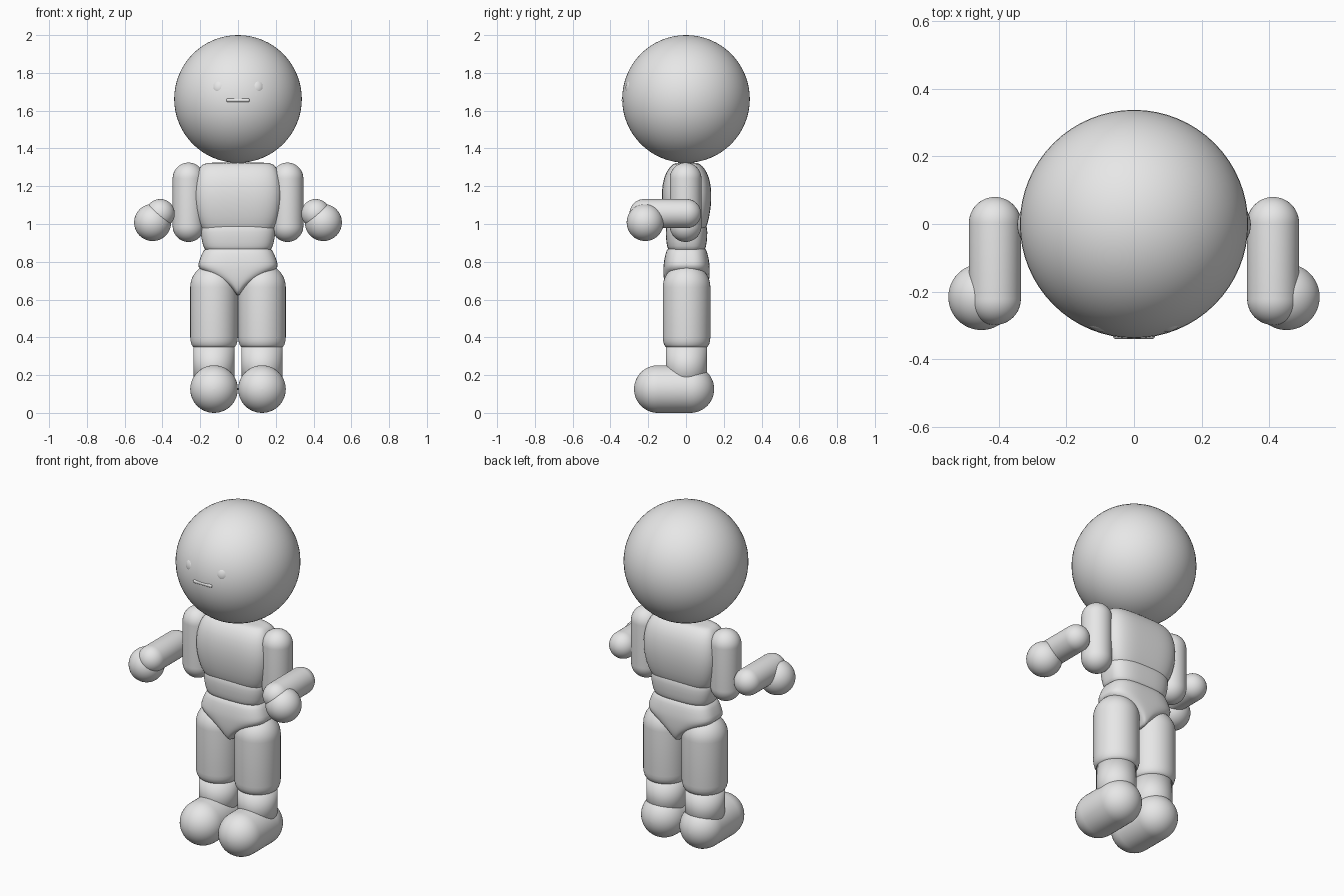
import bpy, bmesh, math
from mathutils import Matrix, Vector

cube = bpy.data.objects.get("Cube")
if cube:
    bpy.data.objects.remove(cube, do_unlink=True)

grey = bpy.data.materials.new("plain grey")
grey.use_nodes = True
grey.diffuse_color = (0.8, 0.8, 0.8, 1)
grey.node_tree.nodes["Principled BSDF"].inputs["Base Color"].default_value = (0.8, 0.8, 0.8, 1)


def finish(name, bm, matrix=Matrix(), subdivide=0):
    """Turn a bmesh into a smooth grey object."""
    bmesh.ops.recalc_face_normals(bm, faces=bm.faces)
    bm.transform(matrix)
    mesh = bpy.data.meshes.new(name)
    bm.to_mesh(mesh)
    bm.free()
    mesh.materials.append(grey)
    mesh.shade_smooth()
    obj = bpy.data.objects.new(name, mesh)
    bpy.context.collection.objects.link(obj)
    if subdivide:
        mod = obj.modifiers.new("Smooth", 'SUBSURF')
        mod.levels = mod.render_levels = subdivide
    return obj


def loft(name, rows, power=2, sides=48, matrix=Matrix(), subdivide=0):
    """Skin superellipse sections, each given as height, half width, half depth."""
    bm = bmesh.new()
    rings = []
    for z, hx, hy in rows:
        ring = []
        for i in range(sides):
            a = math.tau * i / sides
            c, s = math.cos(a), math.sin(a)
            x = math.copysign(abs(c) ** (2 / power), c) * hx
            y = math.copysign(abs(s) ** (2 / power), s) * hy
            ring.append(bm.verts.new((x, y, z)))
        rings.append(ring)
    for lower, upper in zip(rings, rings[1:]):
        for i in range(sides):
            j = (i + 1) % sides
            bm.faces.new((lower[i], lower[j], upper[j], upper[i]))
    bm.faces.new(rings[0])
    bm.faces.new(rings[-1])
    return finish(name, bm, matrix, subdivide)


def dome(z, r, up=1, steps=12):
    """Rows of a half ball, from its equator to its tip."""
    angles = [math.pi / 2 * i / steps for i in range(steps)] + [math.pi / 2 * 0.995]
    return [(z + up * r * math.sin(a), r * math.cos(a), r * math.cos(a)) for a in angles]


def capsule(name, start, end, r):
    start, end = Vector(start), Vector(end)
    axis = end - start
    rows = dome(0, r, -1)[::-1] + dome(axis.length, r)
    turn = axis.to_track_quat('Z', 'Y').to_matrix().to_4x4()
    return loft(name, rows, matrix=Matrix.Translation(start) @ turn)


def ball(name, centre, size, turn=Matrix()):
    bm = bmesh.new()
    bmesh.ops.create_uvsphere(bm, u_segments=64, v_segments=32, radius=1)
    scale = Matrix.Diagonal((*size, 1))
    return finish(name, bm, Matrix.Translation(centre) @ turn @ scale)


# Head and mouth
head_centre = Vector((0, 0, 1.662))
ball("head", head_centre, (0.338,) * 3)
capsule("mouth", (-0.052, -0.331, 1.655), (0.052, -0.331, 1.655), 0.01)

# Trunk: chest, waist and pelvis
back_shift = Matrix.Translation((0, 0.003, 0))
loft("chest", [(0.93, 0.15, 0.07), (0.96, 0.185, 0.094), (1.0, 0.208, 0.112),
               (1.08, 0.232, 0.129), (1.17, 0.239, 0.134), (1.25, 0.226, 0.12),
               (1.295, 0.208, 0.095), (1.32, 0.185, 0.07), (1.326, 0.15, 0.045)],
     power=3.4, matrix=back_shift, subdivide=1)
loft("waist", [(0.85, 0.16, 0.085), (0.865, 0.178, 0.1), (0.9, 0.19, 0.107),
               (0.96, 0.2, 0.112), (1.0, 0.195, 0.105), (1.02, 0.16, 0.08)],
     power=3, matrix=back_shift, subdivide=1)
loft("pelvis", [(0.62, 0.008, 0.085), (0.645, 0.02, 0.105), (0.68, 0.06, 0.117),
                (0.72, 0.13, 0.122), (0.76, 0.207, 0.123), (0.785, 0.213, 0.122),
                (0.82, 0.2, 0.117), (0.865, 0.183, 0.106), (0.885, 0.15, 0.085)],
     power=3, matrix=back_shift, subdivide=1)

for side, s in (("left", 1), ("right", -1)):
    # Eye set almost flush in the head
    out = Vector((s * 0.11, -0.312, 0.068)).normalized()
    turn = out.to_track_quat('Z', 'Y').to_matrix().to_4x4()
    ball(side + "_eye", head_centre + out * 0.322, (0.034, 0.037, 0.02), turn)

    # Arm
    x = s * 0.262
    capsule(side + "_upper_arm", (x, -0.002, 0.989), (x, -0.002, 1.241), 0.084)
    x = s * 0.412
    capsule(side + "_forearm", (x, 0.003, 1.055), (x, -0.222, 1.055), 0.077)
    ball(side + "_hand", (s * 0.452, -0.216, 1.008), (0.098,) * 3)

    # Leg
    at = Matrix.Translation((s * 0.127, 0.003, 0))
    thigh = [(0.345, 0.1, 0.1), (0.35, 0.111, 0.111), (0.362, 0.119, 0.119),
             (0.38, 0.124, 0.124), (0.4, 0.126, 0.126)] + dome(0.665, 0.126)
    loft(side + "_thigh", thigh, matrix=at)
    loft(side + "_shin", [(0.13, 0.109, 0.109), (0.37, 0.109, 0.109)], matrix=at)
    x = s * 0.127
    capsule(side + "_foot", (x, 0.023, 0.126), (x, -0.149, 0.126), 0.126)
